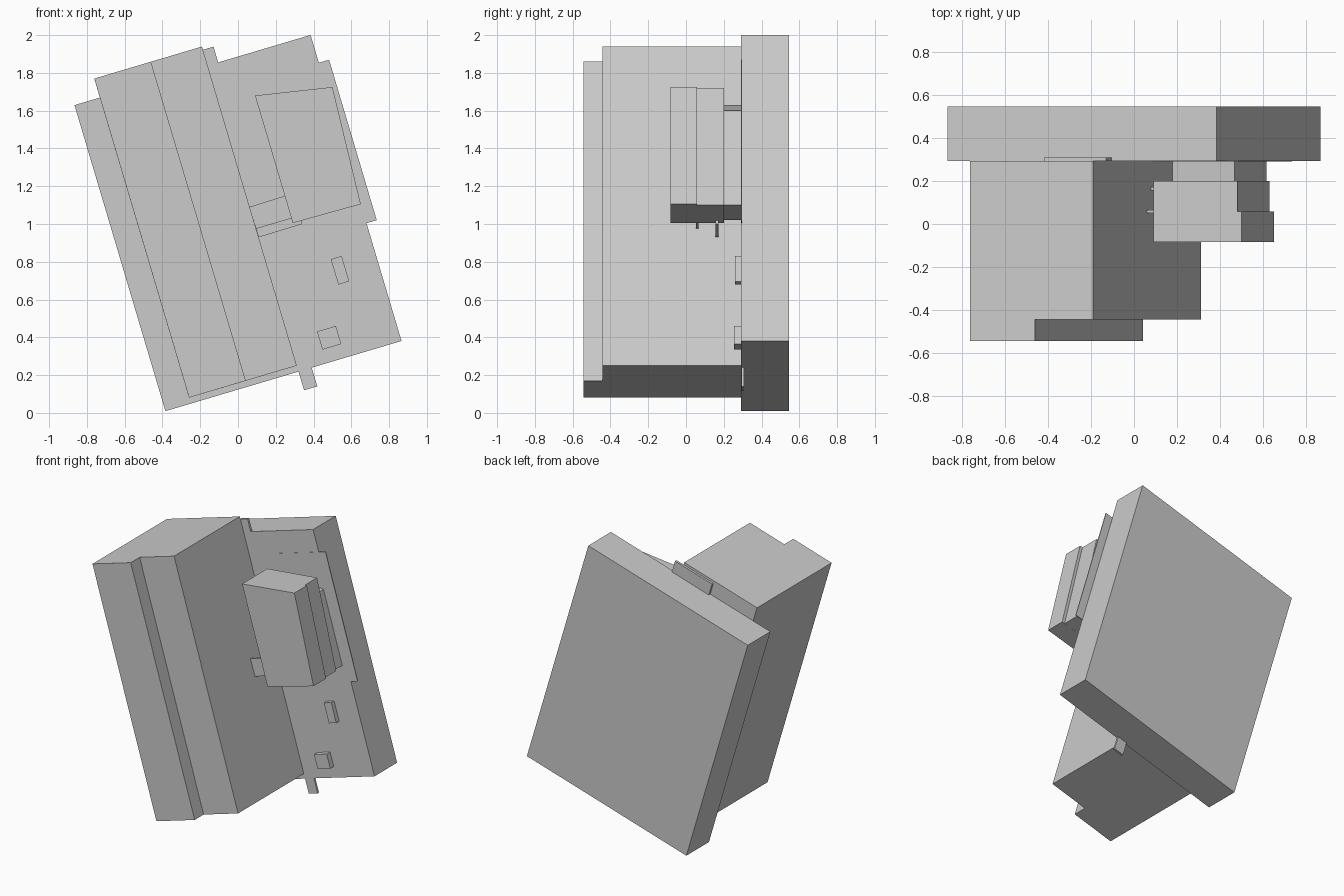
import bpy, bmesh, math

cube = bpy.data.objects.get("Cube")
if cube:
    bpy.data.objects.remove(cube, do_unlink=True)

TILT = math.radians(16.55)
WALL = 0.292  # front plane of the back plate

grey = bpy.data.materials.new("plain grey")
grey.use_nodes = True
colour = (0.6, 0.6, 0.6, 1)
grey.diffuse_color = colour
grey.node_tree.nodes["Principled BSDF"].inputs["Base Color"].default_value = colour


def prism(name, outline, y0, y1):
    """Extrude an x-z outline from y0 to y1."""
    bm = bmesh.new()
    face = bm.faces.new([bm.verts.new((x, y0, z)) for x, z in outline])
    moved = bmesh.ops.extrude_face_region(bm, geom=[face])["geom"]
    verts = [g for g in moved if isinstance(g, bmesh.types.BMVert)]
    bmesh.ops.translate(bm, verts=verts, vec=(0, y1 - y0, 0))
    bmesh.ops.recalc_face_normals(bm, faces=bm.faces)
    mesh = bpy.data.meshes.new(name)
    bm.to_mesh(mesh)
    bm.free()
    mesh.materials.append(grey)
    obj = bpy.data.objects.new(name, mesh)
    bpy.context.collection.objects.link(obj)
    return obj


def slab(name, x, z, width, height, y0, y1):
    """Box leaning by the common tilt, centred on x, z."""
    c, s = math.cos(TILT), math.sin(TILT)
    outline = []
    for i, j in ((-1, -1), (1, -1), (1, 1), (-1, 1)):
        u, v = i * width / 2, j * height / 2
        outline.append((x + u * c - v * s, z + u * s + v * c))
    return prism(name, outline, y0, y1)


# Back plate with its flush panel
slab("back_plate", 0, 1.005, 1.304, 1.69, WALL, 0.545)
slab("flush_panel", 0.41, 1.386, 0.414, 0.886, WALL - 0.002, WALL + 0.004)

# Large body and its raised front
slab("main_body", -0.225, 1.01, 0.595, 1.762, -0.443, WALL)
slab("raised_front", -0.36, 0.97, 0.313, 1.762, -0.543, -0.443)

# Thin tabs sticking out of the plate edges
slab("upper_tab", -0.246, 1.80, 0.302, 0.2, WALL, 0.308)
slab("lower_tab", 0.342, 0.274, 0.073, 0.3, WALL + 0.001, 0.308)

# Tapered side block in three layers
prism("side_block_front", [(0.29, 1.005), (0.65, 1.105), (0.50, 1.725), (0.09, 1.68)], -0.083, 0.057)
prism("side_block_middle", [(0.29, 1.005), (0.63, 1.10), (0.48, 1.72), (0.09, 1.68)], 0.057, 0.2)
prism("side_block_rear", [(0.33, 1.02), (0.615, 1.10), (0.467, 1.60), (0.18, 1.63)], 0.2, WALL)

# Thin brackets joining the body to the side block
prism("front_bracket", [(0.097, 0.975), (0.30, 1.035), (0.25, 1.15), (0.06, 1.09)], 0.052, 0.066)
prism("rear_bracket", [(0.11, 0.93), (0.34, 1.0), (0.31, 1.10), (0.08, 1.03)], 0.156, 0.172)

# Small knobs on the plate
slab("upper_knob", 0.54, 0.755, 0.06, 0.14, 0.26, WALL)
slab("lower_knob", 0.4825, 0.3975, 0.104, 0.1, 0.253, WALL)
